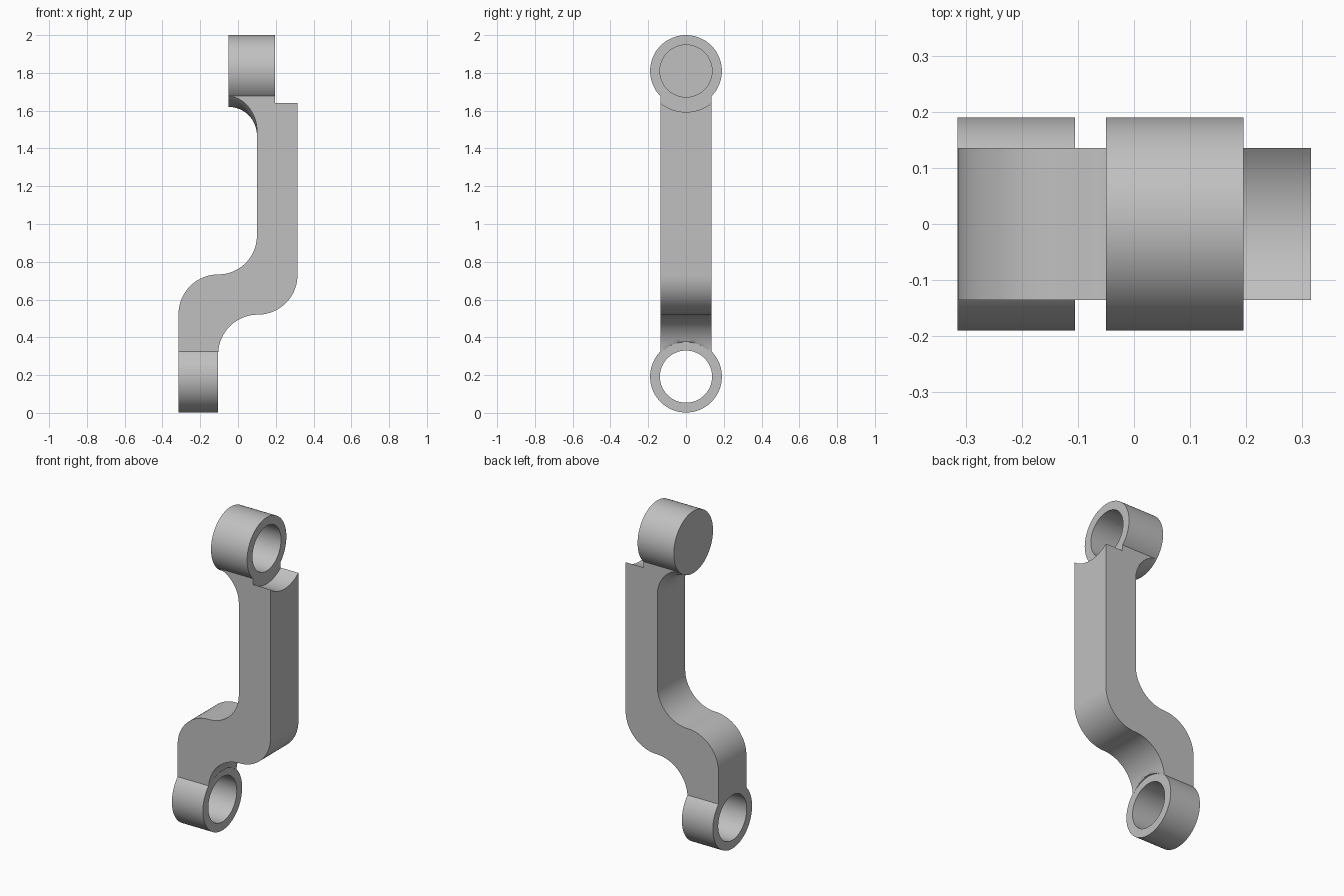
import bpy, bmesh
from math import sin, cos, pi, sqrt, radians

cube = bpy.data.objects.get("Cube")
if cube:
    bpy.data.objects.remove(cube)

grey = bpy.data.materials.new("plain grey")
grey.use_nodes = True
colour = (0.53, 0.53, 0.53, 1)
grey.diffuse_color = colour
grey.node_tree.nodes["Principled BSDF"].inputs["Base Color"].default_value = colour

TOP_Z, LOW_Z = 1.81, 0.192     # eye centres
R, BORE = 0.19, 0.138          # eye outer and bore radius
HALF = 0.135                   # half thickness of the arm


def finish(name, bm):
    bmesh.ops.recalc_face_normals(bm, faces=bm.faces)
    mesh = bpy.data.meshes.new(name)
    bm.to_mesh(mesh)
    bm.free()
    mesh.materials.append(grey)
    obj = bpy.data.objects.new(name, mesh)
    bpy.context.collection.objects.link(obj)
    bpy.ops.object.select_all(action='DESELECT')
    obj.select_set(True)
    bpy.context.view_layer.objects.active = obj
    bpy.ops.object.shade_smooth_by_angle(angle=radians(30))
    return obj


def lathe(name, profile, z, closed):
    """Spin (x, radius) points about an axis along x."""
    bm = bmesh.new()
    verts = [bm.verts.new((x, 0, z - r)) for x, r in profile]
    pairs = list(zip(verts, verts[1:] + verts[:1]))
    edges = [bm.edges.new(p) for p in (pairs if closed else pairs[:-1])]
    bmesh.ops.spin(bm, geom=verts + edges, cent=(0, 0, z), axis=(1, 0, 0),
                   angle=2 * pi, steps=96, use_merge=True)
    bmesh.ops.remove_doubles(bm, verts=bm.verts, dist=1e-5)
    return finish(name, bm)


def arc(cx, cz, r, start, end, n=20):
    angles = [radians(start + (end - start) * i / n) for i in range(n + 1)]
    return [(cx + r * cos(a), cz + r * sin(a)) for a in angles]


def arm_section(y):
    """Outline of the arm in x and z at depth y, ends fitted round the eyes."""
    def under_top(r):
        return TOP_Z - sqrt(r * r - y * y)

    low = LOW_Z + sqrt(0.183 ** 2 - y * y)
    pts = [(-0.315, low)]
    pts += arc(-0.105, 0.523, 0.21, 180, 90)           # outer lower bend
    pts += arc(-0.105, 0.938, 0.205, -90, 0)[1:]       # inner upper bend
    # fillet that follows the upper eye
    pts += [(x, under_top(r)) for x, r in arc(-0.05, 0.34, 0.15, 0, -90)]
    pts += [(-0.03, under_top(0.18)), (0.185, under_top(0.18)),
            (0.195, under_top(R)), (0.195, under_top(0.217)),
            (0.315, under_top(0.217))]
    pts += arc(0.105, 0.73, 0.21, 0, -90)              # outer upper bend
    pts += [(x, max(z, low)) for x, z in arc(0.105, 0.31, 0.21, 90, 180)[1:]]
    return pts


# Cranked arm: outline lofted through its thickness
bm = bmesh.new()
SLICES = 24
rings = []
for i in range(SLICES + 1):
    y = -HALF + 2 * HALF * i / SLICES
    rings.append([bm.verts.new((x, y, z)) for x, z in arm_section(y)])
for a, b in zip(rings, rings[1:]):
    for k in range(len(a)):
        bm.faces.new((a[k - 1], a[k], b[k], b[k - 1]))
bm.faces.new(rings[0])
bm.faces.new(rings[-1])
finish("cranked_arm", bm)

# Lower eye: open ring
lathe("lower_eye", [(-0.315, R), (-0.105, R), (-0.105, BORE), (-0.315, BORE)],
      LOW_Z, True)

# Upper eye: cup closed on one side
lathe("upper_eye", [(-0.05, 0), (-0.05, R), (0.195, R), (0.195, BORE),
                    (-0.01, BORE), (-0.01, 0)], TOP_Z, False)
